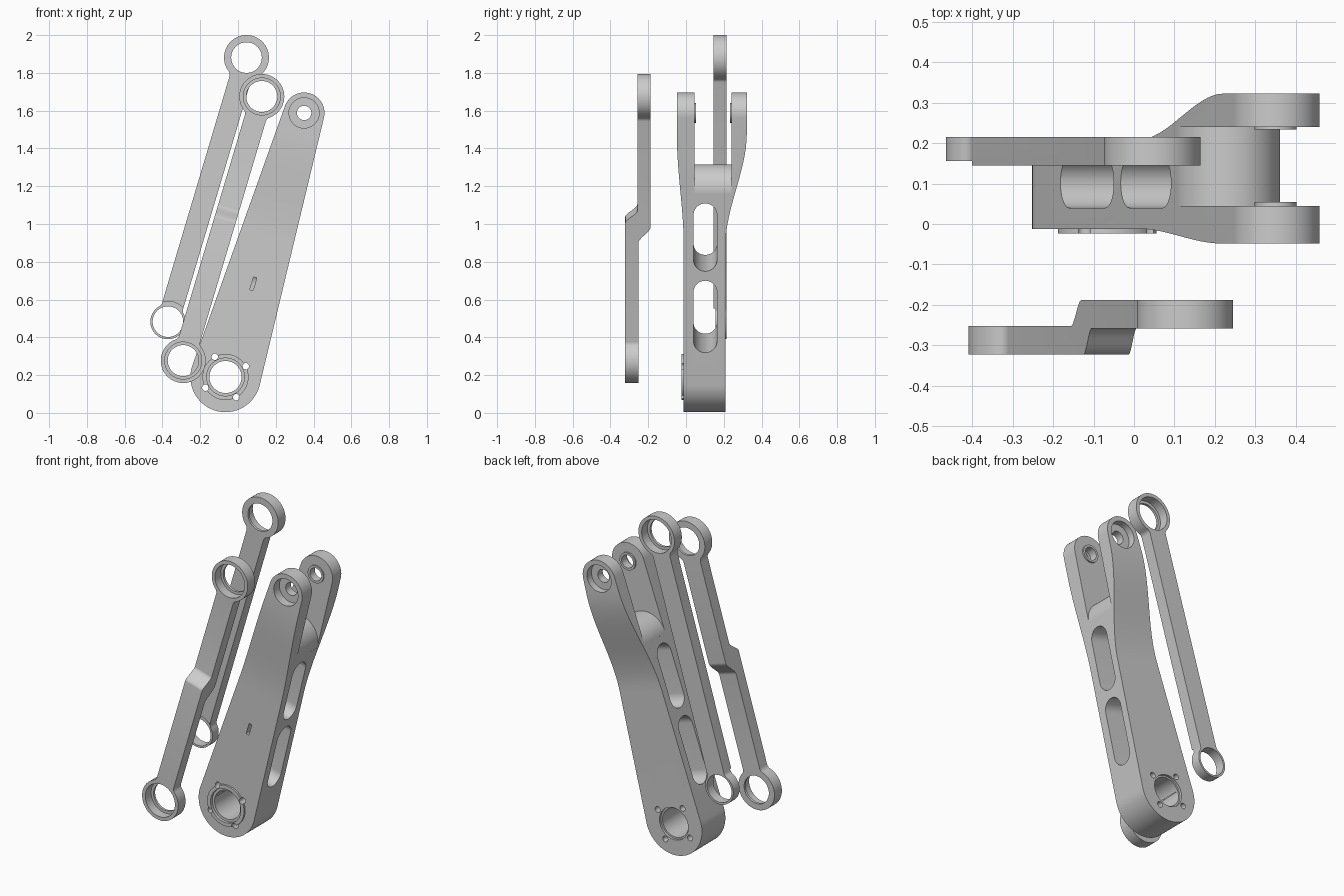
import bpy, bmesh
from math import sin, cos, pi, atan2, hypot, sqrt, radians

if "Cube" in bpy.data.objects:
    bpy.data.objects.remove(bpy.data.objects["Cube"])

TILT = atan2(0.416, 1.398)      # all parts lean by the same angle
LEN = hypot(0.416, 1.398)       # pivot to pivot distance

# Local frame: s = across the part, y = depth, t = along the part


def prism(name, pts, d0, d1, along='y'):
    """Extrude an outline of (s,t) along y, or of (y,t) along s."""
    bm = bmesh.new()
    put = (lambda p, d: (p[0], d, p[1])) if along == 'y' else (lambda p, d: (d, p[0], p[1]))
    a = [bm.verts.new(put(p, d0)) for p in pts]
    b = [bm.verts.new(put(p, d1)) for p in pts]
    bm.faces.new(a)
    bm.faces.new(b[::-1])
    n = len(pts)
    for i in range(n):
        bm.faces.new((a[i], b[i], b[(i + 1) % n], a[(i + 1) % n]))
    bmesh.ops.recalc_face_normals(bm, faces=bm.faces)
    me = bpy.data.meshes.new(name)
    bm.to_mesh(me)
    bm.free()
    ob = bpy.data.objects.new(name, me)
    bpy.context.collection.objects.link(ob)
    return ob


def arc(cx, cy, r, a0, a1, n=24):
    return [(cx + r * cos(a0 + (a1 - a0) * i / n), cy + r * sin(a0 + (a1 - a0) * i / n))
            for i in range(n + 1)]


def disc(r, y0, y1, s=0, t=0, n=64):
    return prism("cutter", arc(s, t, r, 0, 2 * pi, n)[:-1], y0, y1)


def combine(ob, other, op='DIFFERENCE'):
    """Apply a boolean and throw the helper away."""
    m = ob.modifiers.new("bool", 'BOOLEAN')
    m.operation, m.object, m.solver = op, other, 'EXACT'
    bpy.context.view_layer.objects.active = ob
    bpy.ops.object.modifier_apply(modifier=m.name)
    bpy.data.objects.remove(other)


def s_curve(t0, t1, y0, y1, n=16):
    out = []
    for i in range(n + 1):
        u = i / n
        out.append((y0 + (y1 - y0) * u * u * (3 - 2 * u), t0 + (t1 - t0) * u))
    return out


def finish(ob, x, z):
    ob.rotation_euler = (0, TILT, 0)
    ob.location = (x, 0, z)
    bpy.ops.object.select_all(action='DESELECT')
    ob.select_set(True)
    bpy.context.view_layer.objects.active = ob
    bpy.ops.object.shade_smooth_by_angle(angle=radians(30))


def link_outline(r0, r1, w, f=0.03):
    """Bar of half width w with a round eye at each end and filleted necks."""
    def half(r):
        h = sqrt((r + f) ** 2 - (w + f) ** 2)
        a = atan2(h, w + f)
        return arc(0, 0, r, -pi / 2, a, 32) + arc(w + f, h, f, a + pi, pi, 6)[1:]
    right = half(r0) + [(s, LEN - t) for s, t in half(r1)[::-1]]
    return right + [(-s, t) for s, t in right[-2:0:-1]]


# Main arm: tapered outline trimmed by the flared side profile
R0, R1 = 0.186, 0.108
k = atan2(R0 - R1, LEN)
arm = prism("main_arm", arc(0, 0, R0, pi - k, 2 * pi + k, 48) + arc(0, LEN, R1, k, pi - k, 36),
            -0.2, 0.5)
front = [(-0.012, -0.4)] + s_curve(0.77, 1.36, -0.012, -0.048) + [(-0.048, 1.8)]
back = [(0.209, -0.4)] + s_curve(0.77, 1.38, 0.209, 0.322) + [(0.322, 1.8)]
combine(arm, prism("profile", front + back[::-1], -0.5, 0.5, 's'), 'INTERSECT')

# Fork gap above a rounded web
web = [(-0.3, 1.039)] + arc(0, 1.039, 0.1305, pi, 0, 40) + [(0.3, 1.039), (0.3, 1.8), (-0.3, 1.8)]
combine(arm, prism("gap", web, 0.045, 0.24))

# Two lightening slots through the sides
for t0, t1 in ((0.187, 0.578), (0.629, 0.998)):
    r = 0.062
    slot = arc(0.102, t0 + r, r, pi, 2 * pi) + arc(0.102, t1 - r, r, 0, pi)
    combine(arm, prism("slot", slot, -0.5, 0.5, 's'))

# Small front window
combine(arm, prism("window", [(-0.009, 0.48), (0.009, 0.48), (0.009, 0.55), (-0.009, 0.55)], -0.1, 0.06))

# Base bearing: raised ring, stepped bore and four bolt holes
combine(arm, disc(0.122, -0.023, 0.01), 'UNION')
combine(arm, disc(0.085, -0.2, 0.4))
combine(arm, disc(0.1, -0.2, -0.006))
combine(arm, disc(0.095, 0.195, 0.4))
for i in range(4):
    a = radians(28) + TILT + i * pi / 2
    combine(arm, disc(0.017, -0.2, 0.4, 0.121 * cos(a), 0.121 * sin(a), 20))

# Fork pivots: inner bosses, outer counterbores, pin holes
for b0, b1, c0, c1 in ((0.03, 0.054, -0.2, 0.005), (0.233, 0.255, 0.28, 0.5)):
    combine(arm, disc(0.052, b0, b1, 0, LEN), 'UNION')
    combine(arm, disc(0.08, c0, c1, 0, LEN))
combine(arm, disc(0.038, -0.2, 0.5, 0, LEN))
finish(arm, -0.066, 0.19)

# Straight rear link: counterbored top eye, thinner bottom eye
rear = prism("rear_link", link_outline(0.093, 0.119, 0.058), 0.145, 0.215)
combine(rear, disc(0.108, 0.1, 0.156))
combine(rear, disc(0.081, 0.1, 0.3))
combine(rear, disc(0.081, 0.1, 0.3, 0, LEN))
combine(rear, disc(0.098, 0.16, 0.3, 0, LEN))
finish(rear, -0.371, 0.483)

# Offset front link: jogged halfway along
jog = prism("front_link", link_outline(0.119, 0.119, 0.058), -0.5, 0)
face = [(-0.322, -0.4)] + s_curve(0.775, 0.845, -0.322, -0.258) + [(-0.258, 1.8)]
rear_face = [(-0.252, -0.4)] + s_curve(0.665, 0.755, -0.252, -0.188) + [(-0.188, 1.8)]
combine(jog, prism("profile", face + rear_face[::-1], -0.3, 0.3, 's'), 'INTERSECT')
for t, y in ((0, -0.322), (LEN, -0.258)):
    combine(jog, disc(0.082, -0.6, 0.1, 0, t))
    combine(jog, disc(0.098, -0.6, y + 0.055, 0, t))
finish(jog, -0.29, 0.277)
